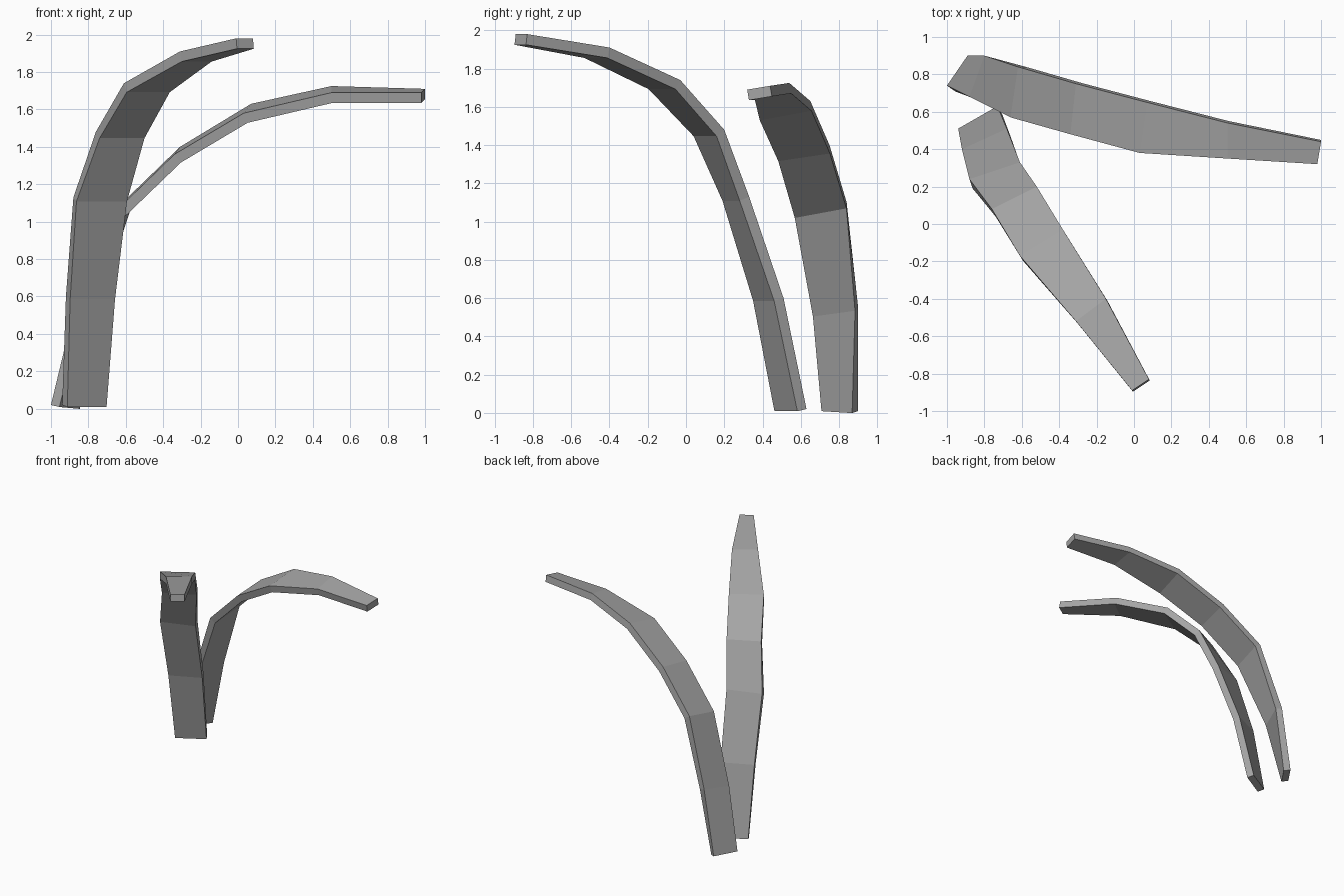
import bpy
import bmesh
from mathutils import Vector

cube = bpy.data.objects.get("Cube")
if cube:
    bpy.data.objects.remove(cube, do_unlink=True)

THICKNESS = 0.056

# One plain grey for both blades
grey = bpy.data.materials.new("plain_grey")
grey.use_nodes = True
colour = (0.38, 0.38, 0.38, 1)
grey.diffuse_color = colour
grey.node_tree.nodes["Principled BSDF"].inputs["Base Color"].default_value = colour


def blade(name, left_edge, right_edge):
    """Bent tapering strip: outer face between two edges, thickened inwards."""
    left = [Vector(p) for p in left_edge]
    right = [Vector(p) for p in right_edge]
    middle = [(a + b) / 2 for a, b in zip(left, right)]
    last = len(middle) - 1

    bm = bmesh.new()
    rings = []
    for i, (a, b) in enumerate(zip(left, right)):
        # Average the neighbouring directions to get the bend of this section
        before = middle[i] - middle[max(i - 1, 0)]
        after = middle[min(i + 1, last)] - middle[i]
        tangent = before.normalized() + after.normalized()
        inward = (b - a).cross(tangent).normalized() * THICKNESS
        rings.append([bm.verts.new(p) for p in (a, b, b + inward, a + inward)])

    # Side faces between sections, then the two end caps
    for lower, upper in zip(rings, rings[1:]):
        for k in range(4):
            n = (k + 1) % 4
            bm.faces.new((lower[k], lower[n], upper[n], upper[k]))
    bm.faces.new(rings[0])
    bm.faces.new(rings[-1])
    bmesh.ops.recalc_face_normals(bm, faces=bm.faces)

    mesh = bpy.data.meshes.new(name)
    bm.to_mesh(mesh)
    bm.free()
    mesh.materials.append(grey)
    obj = bpy.data.objects.new(name, mesh)
    bpy.context.collection.objects.link(obj)
    return obj


# Tall blade arching forwards
blade(
    "front_blade",
    [(-.94, .51, .02), (-.92, .4, .6), (-.88, .24, 1.13), (-.76, .08, 1.48),
     (-.61, -.17, 1.74), (-.31, -.52, 1.91), (-.01, -.89, 1.98)],
    [(-.73, .63, .02), (-.68, .51, .6), (-.61, .33, 1.13), (-.52, .2, 1.48),
     (-.38, -.03, 1.74), (-.15, -.4, 1.91), (.08, -.83, 1.98)],
)

# Lower blade arching sideways
blade(
    "side_blade",
    [(-1, .74, .02), (-.88, .68, .52), (-.66, .57, 1.05), (-.34, .48, 1.36),
     (.03, .38, 1.58), (.5, .35, 1.69), (.98, .32, 1.69)],
    [(-.89, .9, .01), (-.8, .9, .55), (-.62, .84, 1.1), (-.31, .75, 1.4),
     (.07, .65, 1.63), (.5, .54, 1.725), (1, .44, 1.71)],
)
